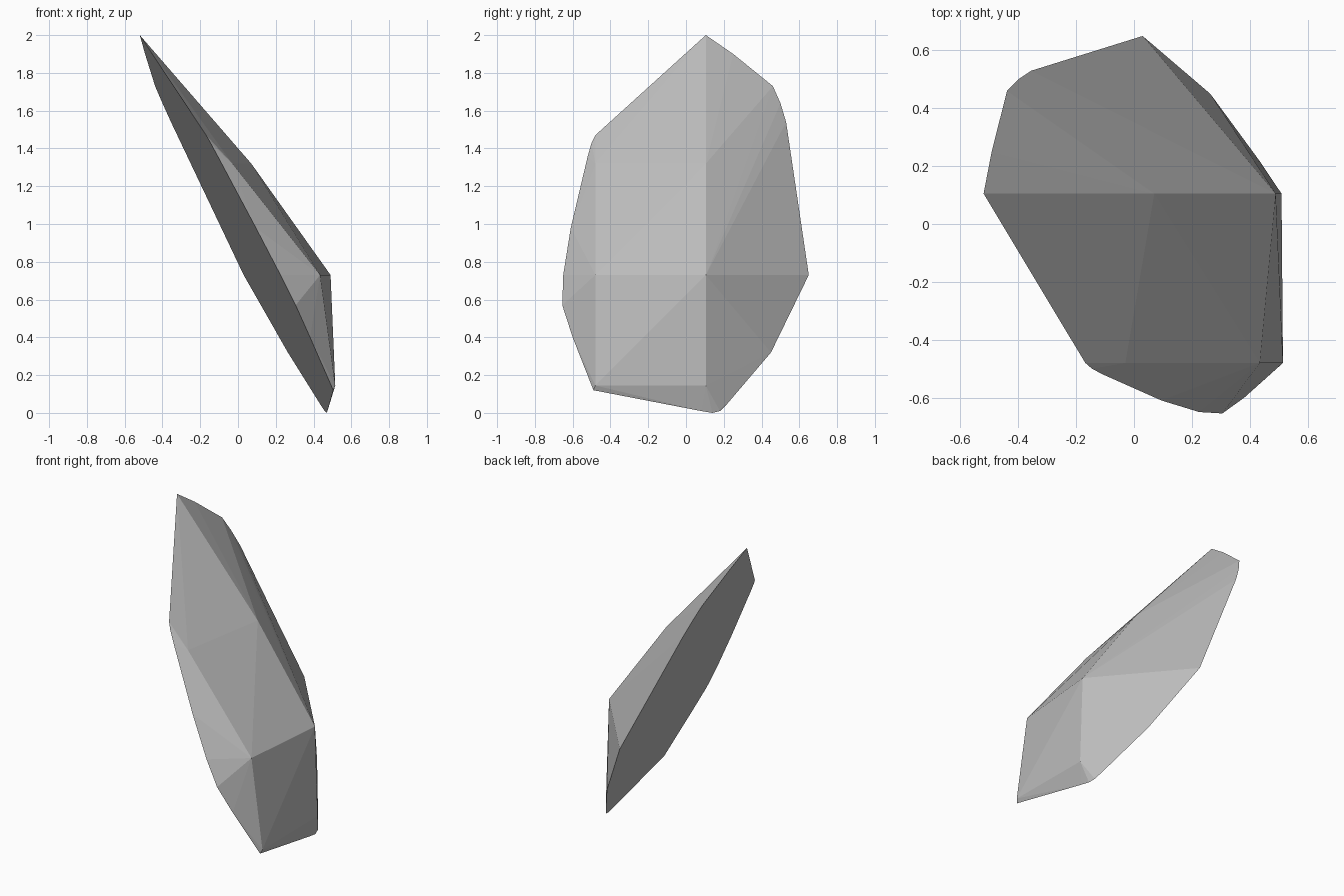
import bpy, bmesh

# Rim of the flat split face, as (y, z); x follows from the split plane
RIM = [(0.105, 2.0), (0.25, 1.90), (0.46, 1.73), (0.50, 1.64), (0.53, 1.54),
       (0.65, 0.73), (0.45, 0.32), (0.22, 0.05), (0.18, 0.01), (0.14, 0.0),
       (0.08, 0.01), (-0.49, 0.12), (-0.60, 0.40), (-0.655, 0.57),
       (-0.65, 0.73), (-0.61, 0.98), (-0.52, 1.36), (-0.50, 1.43), (-0.48, 1.47)]

# Facet corners on the bulging outer side
BULGE = [(0.49, 0.105, 0.73), (0.435, -0.48, 0.73), (0.07, 0.105, 1.32),
         (-0.03, -0.48, 1.32), (0.51, 0.105, 0.145), (0.515, -0.48, 0.145)]


def split_x(y, z):
    return -0.52 - 0.15 * (y - 0.105) - 0.4974 * (z - 2.0)


# Stone shard: convex body over the rim and the bulge
bm = bmesh.new()
for y, z in RIM:
    bm.verts.new((split_x(y, z), y, z))
for p in BULGE:
    bm.verts.new(p)
bmesh.ops.convex_hull(bm, input=bm.verts[:])
bmesh.ops.recalc_face_normals(bm, faces=bm.faces[:])

mesh = bpy.data.meshes.new("stone_shard")
bm.to_mesh(mesh)
bm.free()
shard = bpy.data.objects.new("stone_shard", mesh)
bpy.context.collection.objects.link(shard)

# Plain grey stone
stone = bpy.data.materials.new("grey stone")
stone.diffuse_color = (0.5, 0.5, 0.5, 1)
mesh.materials.append(stone)
